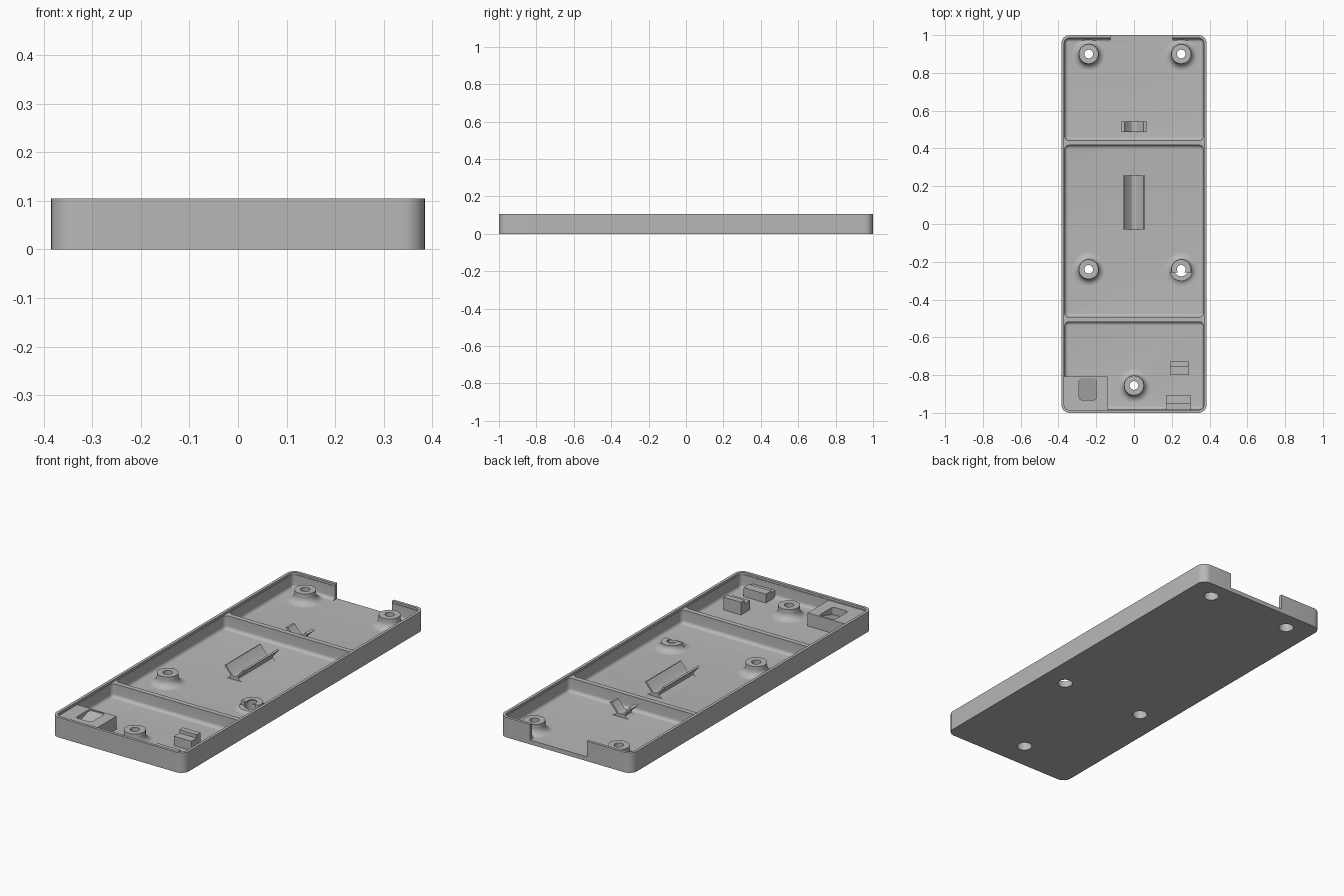
import bpy, bmesh, math

if "Cube" in bpy.data.objects:
    bpy.data.objects.remove(bpy.data.objects["Cube"], do_unlink=True)

mat = bpy.data.materials.new("matte grey")
mat.use_nodes = True
GREY = (0.48, 0.48, 0.48, 1)
mat.diffuse_color = GREY
mat.node_tree.nodes["Principled BSDF"].inputs["Base Color"].default_value = GREY

FLOOR, TOP = 0.023, 0.105


def finish(name, bm):
    bmesh.ops.recalc_face_normals(bm, faces=bm.faces)
    me = bpy.data.meshes.new(name)
    bm.to_mesh(me)
    bm.free()
    ob = bpy.data.objects.new(name, me)
    bpy.context.collection.objects.link(ob)
    me.materials.append(mat)
    return ob


def activate(ob):
    bpy.ops.object.select_all(action='DESELECT')
    ob.select_set(True)
    bpy.context.view_layer.objects.active = ob


def smooth(ob):
    activate(ob)
    bpy.ops.object.shade_smooth_by_angle(angle=math.radians(32))


def box(name, x0, x1, y0, y1, z0, z1, corner=0.0, fillet=0.0):
    """Box with optional rounded upright edges and rounded bottom edges."""
    bm = bmesh.new()
    bmesh.ops.create_cube(bm, size=1)
    for v in bm.verts:
        v.co = ((x0 + x1) / 2 + v.co.x * (x1 - x0),
                (y0 + y1) / 2 + v.co.y * (y1 - y0),
                (z0 + z1) / 2 + v.co.z * (z1 - z0))
    if corner:
        edges = [e for e in bm.edges if abs(e.verts[0].co.z - e.verts[1].co.z) > 1e-5]
        bmesh.ops.bevel(bm, geom=edges, offset=corner, segments=8, profile=0.5, affect='EDGES')
    if fillet:
        edges = [e for e in bm.edges if all(abs(v.co.z - z0) < 1e-5 for v in e.verts)]
        bmesh.ops.bevel(bm, geom=edges, offset=fillet, segments=6, profile=0.5, affect='EDGES')
    return finish(name, bm)


def cylinder(name, x, y, r, z0, z1):
    bm = bmesh.new()
    bmesh.ops.create_cone(bm, cap_ends=True, segments=32, radius1=r, radius2=r, depth=z1 - z0)
    bmesh.ops.translate(bm, verts=bm.verts, vec=(x, y, (z0 + z1) / 2))
    return finish(name, bm)


def cut(ob, cutter):
    m = ob.modifiers.new("cut", 'BOOLEAN')
    m.operation, m.solver, m.object = 'DIFFERENCE', 'EXACT', cutter
    cutter.hide_render = True
    activate(ob)
    bpy.ops.object.modifier_apply(modifier=m.name)
    bpy.data.objects.remove(cutter, do_unlink=True)


def lathe(name, x, y, profile, n=40):
    """Closed ring swept from a closed (radius, z) profile."""
    bm = bmesh.new()
    rings = []
    for i in range(n):
        a = 2 * math.pi * i / n
        rings.append([bm.verts.new((x + r * math.cos(a), y + r * math.sin(a), z)) for r, z in profile])
    k = len(profile)
    for i in range(n):
        a, b = rings[i], rings[(i + 1) % n]
        for j in range(k):
            bm.faces.new((a[j], b[j], b[(j + 1) % k], a[(j + 1) % k]))
    return finish(name, bm)


def extrude_y(name, profile, y0, y1):
    """Prism along y from an (x, z) outline."""
    bm = bmesh.new()
    f = bm.faces.new([bm.verts.new((x, y0, z)) for x, z in profile])
    ext = bmesh.ops.extrude_face_region(bm, geom=[f])
    bmesh.ops.translate(bm, vec=(0, y1 - y0, 0),
                        verts=[g for g in ext["geom"] if isinstance(g, bmesh.types.BMVert)])
    return finish(name, bm)


# Tray: rounded slab with three filleted bays, leaving two cross ribs
tray = box("tray", -0.385, 0.385, -1, 1, 0, TOP, corner=0.045)
cut(tray, box("rim_cutter", -0.37, 0.37, -0.985, 0.985, 0.094, 0.2, corner=0.03))
for y0, y1 in ((-0.982, -0.518), (-0.492, 0.417), (0.443, 0.982)):
    cut(tray, box("bay_cutter", -0.367, 0.367, y0, y1, FLOOR, 0.2, corner=0.022, fillet=0.018))
# Opening in the rear wall
cut(tray, box("notch_cutter", -0.125, 0.205, 0.955, 1.1, FLOOR, 0.2))

# Screw bosses with flared feet and counterbored holes
BORE, HOLE, SEAT = 0.037, 0.023, 0.05
bosses = {
    "rear_left_boss": (0.25, 0.9, 0.078),
    "rear_right_boss": (-0.24, 0.9, 0.078),
    "middle_right_boss": (-0.24, -0.24, 0.078),
    "middle_left_boss": (0.25, -0.24, 0.056),
    "front_boss": (0, -0.855, 0.078),
}
for name, (x, y, top) in bosses.items():
    cut(tray, cylinder("bore_cutter", x, y, BORE, -0.1, 0.1))
    rise = min(0.036, top - FLOOR - 0.004)
    flare = [(0.052 + 0.036 * (1 - math.sin(t)), FLOOR + rise * (1 - math.cos(t)))
             for t in [math.pi / 2 * i / 7 for i in range(8)]]
    profile = [(0.088, FLOOR - 0.003)] + flare + [
        (0.052, top), (HOLE, top), (HOLE, SEAT), (BORE, SEAT), (BORE, FLOOR - 0.003)]
    boss = lathe(name, x, y, profile)
    if name == "middle_left_boss":
        # half of the low boss is cut away, opening the bore
        cut(boss, box("boss_cutter", 0.1, 0.4, -0.4, -0.257, 0.033, 0.2))
    smooth(boss)


# V-shaped cradles on flared feet
def cradle(name, w, h, y0, y1, arm):
    half = [(w * 0.85, 0), (w * 0.55, h * 0.07), (w * 0.38, h * 0.2), (w * 0.42, h * 0.36),
            (w, h * 0.94), (w - arm, h), (w * 0.26, h * 0.36), (w * 0.12, h * 0.29)]
    pts = half + [(-x, z) for x, z in reversed(half)]
    smooth(extrude_y(name, [(x, z + FLOOR - 0.001) for x, z in pts], y0, y1))


cradle("long_cradle", 0.058, 0.066, -0.03, 0.258, 0.009)
cradle("short_cradle", 0.065, 0.064, 0.487, 0.542, 0.016)

# Corner block with a sloped finger pocket
block = box("corner_block", -0.372, -0.14, -0.984, -0.808, FLOOR - 0.002, 0.092)
pocket = box("pocket_cutter", -0.29, -0.2, -0.932, -0.816, 0.06, 0.2, corner=0.015)
for v in pocket.data.vertices:
    if v.co.z < 0.1:
        v.co.z = 0.052 + 0.035 * (v.co.y + 0.932) / 0.116
cut(block, pocket)
smooth(block)

# Stepped catch standing on the floor
extrude = box("catch_low_step", 0.19, 0.29, -0.80, -0.757, FLOOR - 0.002, 0.072)
box("catch_high_step", 0.19, 0.29, -0.757, -0.727, FLOOR - 0.002, 0.09)

# Stepped ledge against the front wall
box("ledge", 0.17, 0.3, -0.95, -0.905, FLOOR - 0.002, 0.07)
box("ledge_back", 0.17, 0.3, -0.984, -0.95, FLOOR - 0.002, 0.06)

smooth(tray)
